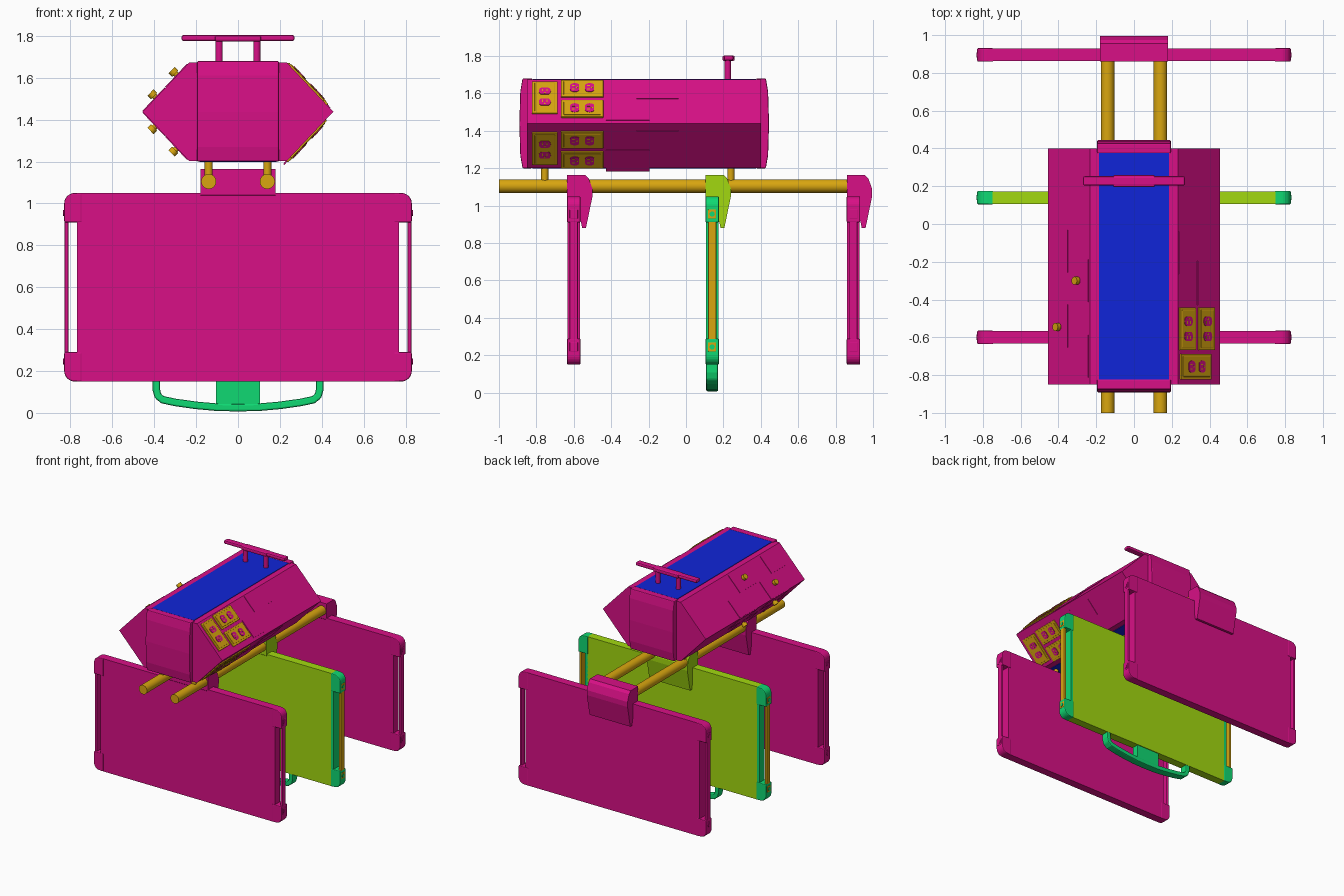
import bpy, bmesh, math
from mathutils import Matrix, Vector

cube = bpy.data.objects.get("Cube")
if cube:
    bpy.data.objects.remove(cube, do_unlink=True)


def material(name, r, g, b):
    m = bpy.data.materials.new(name)
    m.use_nodes = True
    m.diffuse_color = (r, g, b, 1)
    m.node_tree.nodes["Principled BSDF"].inputs["Base Color"].default_value = (r, g, b, 1)
    return m


LOW, HIGH = 0.005, 0.69
PINK = material("magenta", HIGH, LOW, 0.24)
GOLD = material("gold", HIGH, 0.38, LOW)
LIME = material("lime", 0.36, HIGH, LOW)
GREEN = material("green", LOW, HIGH, 0.17)
BLUE = material("blue", LOW, 0.018, HIGH)
RED = material("red", HIGH, LOW, LOW)


def finish(bm, name, mat, matrix=None, bevel=0.0, smooth=False):
    bmesh.ops.recalc_face_normals(bm, faces=bm.faces)
    if matrix:
        bm.transform(matrix)
    mesh = bpy.data.meshes.new(name)
    bm.to_mesh(mesh)
    bm.free()
    ob = bpy.data.objects.new(name, mesh)
    bpy.context.collection.objects.link(ob)
    mesh.materials.append(mat)
    if bevel:
        mod = ob.modifiers.new("soft_edges", 'BEVEL')
        mod.width, mod.segments, mod.limit_method = bevel, 2, 'ANGLE'
    if smooth:
        bpy.ops.object.select_all(action='DESELECT')
        bpy.context.view_layer.objects.active = ob
        ob.select_set(True)
        bpy.ops.object.shade_smooth_by_angle(angle=math.radians(35))
    return ob


def box(name, x, y, z, mat, bevel=0.0, matrix=None):
    """Box from (min, max) pairs."""
    bm = bmesh.new()
    bmesh.ops.create_cube(bm, size=1)
    for v in bm.verts:
        v.co = [lo + (c + 0.5) * (hi - lo) for c, (lo, hi) in zip(v.co, (x, y, z))]
    return finish(bm, name, mat, matrix, bevel)


def prism(name, pts, lo, hi, mat, axis='Y', bevel=0.0, matrix=None):
    """Extrude an outline along X (y, z points) or Y (x, z points)."""
    def place(p, t):
        return (t, p[0], p[1]) if axis == 'X' else (p[0], t, p[1])
    bm = bmesh.new()
    a = [bm.verts.new(place(p, lo)) for p in pts]
    b = [bm.verts.new(place(p, hi)) for p in pts]
    bm.faces.new(a)
    bm.faces.new(b[::-1])
    for i in range(len(pts)):
        j = (i + 1) % len(pts)
        bm.faces.new((a[i], a[j], b[j], b[i]))
    return finish(bm, name, mat, matrix, bevel)


def rod(name, p, q, radius, mat, sides=24, matrix=None):
    p, q = Vector(p), Vector(q)
    bm = bmesh.new()
    bmesh.ops.create_cone(bm, cap_ends=True, segments=sides, radius1=radius,
                          radius2=radius, depth=(q - p).length)
    turn = (q - p).to_track_quat('Z', 'Y').to_matrix().to_4x4()
    bm.transform(Matrix.Translation((p + q) / 2) @ turn)
    return finish(bm, name, mat, matrix, smooth=True)


# Hanging boards with end grips and pipe clips
def board(prefix, y, main, frame, grip):
    box(prefix + "_board", (-0.75, 0.75), (y - 0.033, y + 0.033), (0.15, 1.05), main)
    for sx, side in ((1, "left"), (-1, "right")):
        tag = f"{prefix}_{side}_"
        flip = Matrix.Scale(sx, 4, (1, 0, 0))
        box(tag + "edge_rail", (0.745, 0.77), (y - 0.033, y + 0.033), (0.15, 1.05), frame, 0, flip)
        box(tag + "grip", (0.809, 0.829), (y - 0.022, y + 0.022), (0.23, 0.97), grip, 0.006, flip)
        for sz, level in ((1, "upper"), (-1, "lower")):
            arc = [(0.78 + 0.05 * math.cos(t), 0.4 + 0.05 * math.sin(t))
                   for t in (math.pi / 2 * i / 8 for i in range(9))]
            pts = [(x, 0.6 + sz * z) for x, z in arc + [(0.745, 0.45), (0.745, 0.31), (0.83, 0.31)]]
            prism(tag + level + "_corner", pts, y - 0.036, y + 0.036, frame, bevel=0.006, matrix=flip)
            z = 0.6 + sz * 0.355
            box(tag + level + "_grip_mount", (0.825, 0.832), (y - 0.022, y + 0.022),
                (z - 0.025, z + 0.025), grip, 0.003, flip)
            rod(tag + level + "_bolt", (0.83, y, z), (0.835, y, z), 0.014, frame, 16, flip)
    clip = [(-0.035, 1.165), (0.06, 1.165), (0.08, 1.145), (0.1, 1.09),
            (0.1, 1.05), (0.065, 0.88), (0.045, 0.88), (0.03, 0.95), (-0.035, 1.04)]
    prism(prefix + "_pipe_clip", [(y + a, z) for a, z in clip], -0.18, 0.18, main, 'X')


board("front", -0.6, PINK, PINK, PINK)
board("middle", 0.14, LIME, GREEN, GOLD)
board("back", 0.895, PINK, PINK, PINK)

# Carrying handle below the middle board
half = [(0.39, 0.17), (0.39, 0.11), (0.382, 0.08), (0.36, 0.063), (0.3, 0.05),
        (0.2, 0.036), (0.1, 0.027)]
path = [Vector(p) for p in half + [(0, 0.025)] + [(-x, z) for x, z in half[::-1]]]
outer, inner = [], []
for i, p in enumerate(path):
    d = (path[min(i + 1, len(path) - 1)] - path[max(i - 1, 0)]).normalized()
    n = Vector((-d.y, d.x)) * 0.018
    outer.append(p + n)
    inner.append(p - n)
prism("lower_handle", outer + inner[::-1], 0.108, 0.172, GREEN, bevel=0.008)
box("lower_handle_block", (-0.105, 0.105), (0.113, 0.167), (0.022, 0.16), GREEN)

# Twin pipes with coloured front ends, and posts up to the housing
for x, side in ((0.14, "left"), (-0.14, "right")):
    pipe = rod(side + "_pipe", (x, -1, 1.105), (x, 0.95, 1.105), 0.036, GOLD, 32)
    pipe.data.materials.append(RED)
    for f in pipe.data.polygons:
        if f.normal.y < -0.9:
            f.material_index = 1
    for y, end in ((-0.755, "front"), (0.24, "back")):
        rod(f"{side}_{end}_post", (x, y, 1.11), (x, y, 1.22), 0.019, GOLD)

# Six sided housing with bulged end plates
MID = 1.438
hexagon = [(0.455, MID), (0.232, 1.674), (-0.232, 1.674), (-0.455, MID), (-0.232, 1.202), (0.232, 1.202)]
prism("housing", hexagon, -0.85, 0.4, PINK)
for s, edge, end in ((-1, -0.822, "front"), (1, 0.375, "back")):
    bulge = [(0, 1.2), (0.052, 1.2), (0.064, 1.27), (0.069, MID), (0.064, 1.61), (0.052, 1.68), (0, 1.68)]
    prism(end + "_end_plate", [(edge + s * a, z) for a, z in bulge], -0.195, 0.195, PINK, 'X', 0.006)
for z, level in ((1.673, "top"), (1.198, "bottom")):
    box(level + "_panel", (-0.185, 0.185), (-0.822, 0.375), (z, z + 0.005), BLUE)


# Fittings on the sloped sides: local x runs along y, local y up the slope, local z outward
def slope_matrix(sx, sz, y, z):
    level = z if sz > 0 else z - 0.268
    t = abs(level - MID) / 0.236
    up = Vector((-sx * sz * 0.223, 0, 0.236)).normalized()
    out = Vector((sx * 0.236, 0, sz * 0.223)).normalized()
    m = Matrix((Vector((0, 1, 0)), up, out)).transposed().to_4x4()
    m.translation = (sx * (0.455 - 0.223 * t), y, level)
    return m


def outlet_plate(name, m, w, h):
    box(name, (-w, w), (-h, h), (-0.004, 0.008), GOLD, 0.003, m)
    box(name + "_face", (-w + 0.014, w - 0.014), (-h + 0.014, h - 0.014), (0, 0.011), GOLD, 0.002, m)
    for s in (-1, 1):
        at = (0.04 * s, 0) if w > 0.1 else (0, 0.04 * s)
        spot = m @ Matrix.Translation((*at, 0.011))
        if w > 0.1:
            spot = spot @ Matrix.Rotation(math.pi / 2, 4, 'Z')
        # Round socket with flattened top and bottom
        bm = bmesh.new()
        bmesh.ops.create_cone(bm, cap_ends=True, segments=24, radius1=0.032, radius2=0.032, depth=0.006)
        for v in bm.verts:
            v.co.y = max(-0.024, min(0.024, v.co.y))
        finish(bm, name + "_socket", PINK, spot)
        for x in (-0.012, 0.012):
            box(name + "_slot", (x - 0.003, x + 0.003), (-0.002, 0.014), (0, 0.004), GOLD, 0, spot)
        rod(name + "_pin", (0, -0.013, 0), (0, -0.013, 0.004), 0.005, GOLD, 12, spot)


def hatch(name, m, w, h):
    box(name, (-w, w), (-h, h), (-0.003, 0.004), PINK, 0, m)


for sz, level in ((1, "upper"), (-1, "lower")):
    outlet_plate(level + "_front_outlet", slope_matrix(1, sz, -0.755, 1.575), 0.068, 0.118)
    outlet_plate(level + "_high_outlet", slope_matrix(1, sz, -0.555, 1.623), 0.113, 0.062)
    outlet_plate(level + "_low_outlet", slope_matrix(1, sz, -0.555, 1.515), 0.113, 0.062)
    hatch(level + "_left_high_hatch", slope_matrix(1, sz, -0.152, 1.62), 0.113, 0.068)
    hatch(level + "_left_low_hatch", slope_matrix(1, sz, -0.312, 1.51), 0.117, 0.076)
    # Right side hatches and knobs mirror about the middle height
    for i, (y, z) in enumerate(((-0.145, 1.495), (-0.3, 1.61), (-0.54, 1.495), (-0.7, 1.61))):
        zz = z if sz > 0 else 2 * MID - z + 0.268
        hatch(f"{level}_right_hatch_{i + 1}", slope_matrix(-1, sz, y, zz), 0.113, 0.076)
    for i, (y, z) in enumerate(((-0.3, 1.612), (-0.545, 1.505))):
        zz = z if sz > 0 else 2 * MID - z + 0.268
        m = slope_matrix(-1, sz, y, zz)
        rod(f"{level}_knob_{i + 1}_stem", (0, 0, 0), (0, 0, 0.02), 0.013, GOLD, 20, m)
        rod(f"{level}_knob_{i + 1}", (0, 0, 0.012), (0, 0, 0.036), 0.021, GOLD, 20, m)

# Top handle on two posts
box("top_handle", (-0.27, 0.27), (0.203, 0.253), (1.776, 1.804), PINK, 0.01)
box("top_handle_saddle", (-0.11, 0.11), (0.195, 0.26), (1.774, 1.802), PINK, 0.008)
for x, side in ((0.09, "left"), (-0.09, "right")):
    rod(side + "_handle_post", (x, 0.224, 1.66), (x, 0.224, 1.785), 0.017, PINK)
